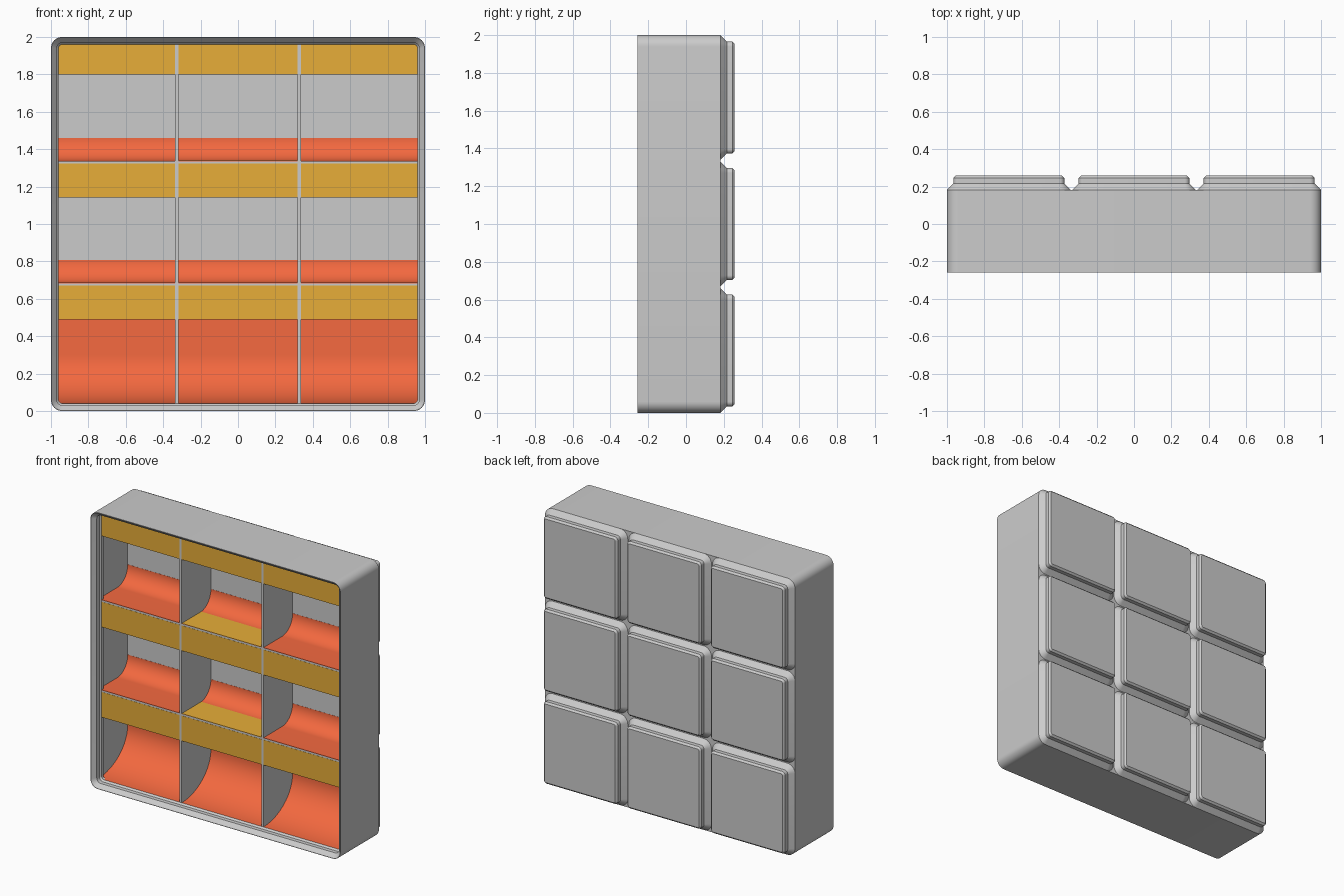
import bpy, bmesh, math

if "Cube" in bpy.data.objects:
    bpy.data.objects.remove(bpy.data.objects["Cube"])

FRONT, BACK = -0.258, 0.258
SHELF, FLOOR, FOOT_TOP = -0.188, 0.146, 0.182   # divider front, cavity floor, top of feet
WALL = 0.015
DIV_X = (-0.327, 0.327)
DIV_Z = (0.677, 1.329)


def material(name, rgb):
    m = bpy.data.materials.new(name)
    m.diffuse_color = (*rgb, 1)
    m.use_nodes = True
    m.node_tree.nodes["Principled BSDF"].inputs["Base Color"].default_value = m.diffuse_color
    return m


ORANGE = material("orange", (0.9, 0.14, 0.05))
YELLOW = material("yellow", (0.80, 0.42, 0.04))


def finish(bm, name, mat=None, smooth=True):
    bmesh.ops.recalc_face_normals(bm, faces=bm.faces)
    me = bpy.data.meshes.new(name)
    bm.to_mesh(me)
    bm.free()
    ob = bpy.data.objects.new(name, me)
    bpy.context.collection.objects.link(ob)
    if mat:
        me.materials.append(mat)
    if smooth:
        bpy.ops.object.select_all(action='DESELECT')
        ob.select_set(True)
        bpy.context.view_layer.objects.active = ob
        bpy.ops.object.shade_smooth_by_angle(angle=math.radians(30))
    return ob


def ring(bm, cx, cz, half, r, y, n=8):
    """Rounded square in the xz plane."""
    out = []
    for q in range(4):
        sx, sz = ((1, 1), (-1, 1), (-1, -1), (1, -1))[q]
        for i in range(n + 1):
            a = math.pi / 2 * (q + i / n)
            out.append(bm.verts.new((cx + sx * (half - r) + r * math.cos(a), y,
                                     cz + sz * (half - r) + r * math.sin(a))))
    return out


def loft(name, cx, cz, sections):
    """Skin through (half size, corner radius, y) sections and cap both ends."""
    bm = bmesh.new()
    rings = [ring(bm, cx, cz, *s) for s in sections]
    for a, b in zip(rings, rings[1:]):
        for i in range(len(a)):
            j = (i + 1) % len(a)
            bm.faces.new((a[i], a[j], b[j], b[i]))
    bm.faces.new(rings[0])
    bm.faces.new(rings[-1])
    return finish(bm, name)


def prism(name, profile, x0, x1, mat=None):
    """Extrude a (y, z) profile along x."""
    bm = bmesh.new()
    a = [bm.verts.new((x0, y, z)) for y, z in profile]
    b = [bm.verts.new((x1, y, z)) for y, z in profile]
    for i in range(len(a)):
        j = (i + 1) % len(a)
        bm.faces.new((a[i], a[j], b[j], b[i]))
    bm.faces.new(a)
    bm.faces.new(b)
    return finish(bm, name, mat)


def rect(y0, y1, z0, z1):
    return [(y0, z0), (y1, z0), (y1, z1), (y0, z1)]


# Outer shell with stepped stacking lip and cavity
loft("bin_shell", 0, 1, [
    (1.0, 0.06, FOOT_TOP), (1.0, 0.06, FRONT), (0.997, 0.057, FRONT),
    (0.970, 0.032, FRONT + 0.029), (0.970, 0.032, FRONT + 0.058),
    (0.959, 0.021, SHELF), (0.959, 0.021, SHELF + 0.019),
    (1 - WALL, 0.045, SHELF + 0.045), (1 - WALL, 0.045, FLOOR)])

# Nine stepped feet on the back
pitch = 0.6693
for i in (-1, 0, 1):
    for k in (-1, 0, 1):
        loft("foot", i * pitch, 1 + k * pitch, [
            (0.3307, 0.06, FOOT_TOP - 0.004), (0.3307, 0.06, FOOT_TOP),
            (0.2964, 0.0255, FOOT_TOP + 0.0343), (0.2964, 0.0255, BACK - 0.0127),
            (0.2837, 0.0128, BACK)])

# Dividers
for x in DIV_X:
    prism("upright_divider", rect(SHELF, FLOOR + 0.01, WALL, 2 - WALL), x - 0.0085, x + 0.0085)
for z in DIV_Z:
    prism("shelf_divider", rect(SHELF, FLOOR + 0.01, z - 0.006, z + 0.006), -0.98, 0.98)


def scoop_profile(z0, zc, ry, z_end):
    """Ledge, then a quarter ellipse up onto the floor."""
    rz = zc - z0
    pts = [(SHELF, z0)]
    for i in range(17):
        a = math.pi / 2 * i / 16
        pts.append((FLOOR - 0.001 - ry + ry * math.sin(a), zc - rz * math.cos(a)))
    if ry > 0.33:
        pts.pop(0)
    pts += [(FLOOR - 0.001, z_end), (FLOOR + 0.02, z_end), (FLOOR + 0.02, z0 - 0.003), (SHELF, z0 - 0.003)]
    return pts


# Finger scoops and label tabs in every compartment
cols = [(-0.984, -0.3355), (-0.3185, 0.3185), (0.3355, 0.984)]
for c, (x0, x1) in enumerate(cols):
    prism("bottom_scoop", scoop_profile(0.041, 0.30, FLOOR - 0.001 - SHELF, 0.66), x0, x1, ORANGE)
    for z in DIV_Z:
        prism("scoop", scoop_profile(z + 0.009, z + 0.129, 0.12, z + 0.13), x0, x1, ORANGE)
    for top in (*DIV_Z, 1.965):
        tip = top - (0.188 if top < 1.9 else 0.165)
        root = top - 0.006 if top < 1.9 else 1.98
        prism("label_tab", [(SHELF - 0.001, root), (SHELF - 0.001, tip),
                            (SHELF + 0.012, tip), (SHELF + 0.26, root)], x0, x1, YELLOW)

# Tab roots showing above the shelves in the middle column
for z in DIV_Z:
    prism("tab_root", rect(SHELF, SHELF + 0.25, z + 0.006, z + 0.0095), *cols[1], YELLOW)
